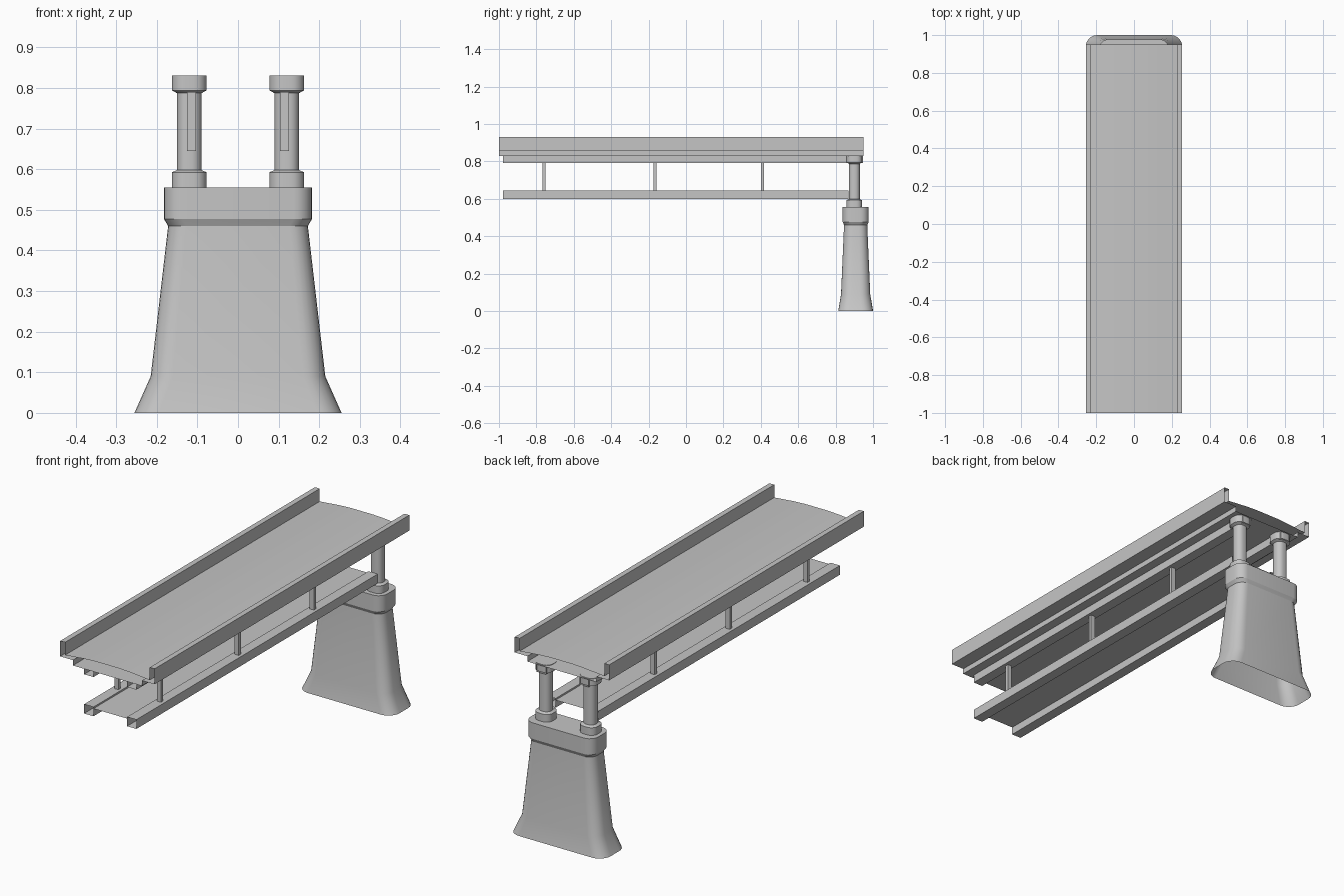
import bpy, bmesh, math

cube = bpy.data.objects.get("Cube")
if cube:
    bpy.data.objects.remove(cube)

concrete = bpy.data.materials.new("grey concrete")
concrete.use_nodes = True
grey = (0.56, 0.56, 0.56, 1)
concrete.diffuse_color = grey
concrete.node_tree.nodes["Principled BSDF"].inputs["Base Color"].default_value = grey


def finish(name, bm):
    mesh = bpy.data.meshes.new(name)
    bm.to_mesh(mesh)
    bm.free()
    mesh.materials.append(concrete)
    obj = bpy.data.objects.new(name, mesh)
    bpy.context.collection.objects.link(obj)
    bpy.ops.object.select_all(action='DESELECT')
    obj.select_set(True)
    bpy.context.view_layer.objects.active = obj
    bpy.ops.object.shade_smooth_by_angle(angle=math.radians(20))
    return obj


def sheet(name, profile, y0, y1):
    """Extrude an open (x, z) profile along y, leaving both ends open."""
    bm = bmesh.new()
    rows = [[bm.verts.new((x, y, z)) for x, z in profile] for y in (y0, y1)]
    for i in range(len(profile) - 1):
        bm.faces.new((rows[0][i], rows[0][i + 1], rows[1][i + 1], rows[1][i]))
    return finish(name, bm)


def mirrored(half):
    return [(-x, z) for x, z in half] + [(x, z) for x, z in reversed(half)]


def loft(name, cx, cy, levels, cap_top=True):
    """Stack rounded rectangles given as (z, half_x, half_y, corner radius)."""
    bm = bmesh.new()
    steps, rings = 6, []
    for z, hx, hy, r in levels:
        ring = []
        for k, (sx, sy) in enumerate(((1, 1), (-1, 1), (-1, -1), (1, -1))):
            for i in range(steps + 1):
                a = math.pi / 2 * (k + i / steps)
                ring.append(bm.verts.new((cx + sx * (hx - r) + r * math.cos(a),
                                          cy + sy * (hy - r) + r * math.sin(a), z)))
        rings.append(ring)
    for low, high in zip(rings, rings[1:]):
        n = len(low)
        for i in range(n):
            j = (i + 1) % n
            bm.faces.new((low[i], low[j], high[j], high[i]))
    if cap_top:
        bm.faces.new(rings[-1])
    return finish(name, bm)


def box(name, x, y, z, sx, sy, sz):
    bm = bmesh.new()
    bmesh.ops.create_cube(bm, size=1)
    for v in bm.verts:
        v.co = (x + v.co.x * sx, y + v.co.y * sy, z + v.co.z * sz)
    return finish(name, bm)


# Road surface, running up into the inner faces of the parapets
sheet("road_deck", mirrored([(0.227, 0.93), (0.227, 0.868), (0.12, 0.878),
                             (0.06, 0.881)]), -1, 0.95)

# Outer shell: parapet tops, outer walls and the stepped underside
sheet("deck_shell", mirrored([(0.227, 0.93), (0.253, 0.93), (0.253, 0.855),
                              (0.185, 0.855), (0.185, 0.829)]), -1, 0.95)

# Lower walkway between two hollow edge bars
sheet("lower_deck", [(-0.09, 0.637), (0.09, 0.637)], -0.978, 0.87)

for side, label in ((1, "left"), (-1, "right")):
    # Open channel beam under the deck
    sheet(label + "_beam", [(side * x, z) for x, z in
          ((0.14, 0.829), (0.14, 0.79), (0.09, 0.79), (0.09, 0.829))], -0.978, 0.945)

    # Hollow bar along the lower walkway
    sheet(label + "_lower_bar", [(side * x, z) for x, z in
          ((0.09, 0.645), (0.14, 0.645), (0.14, 0.60), (0.09, 0.60),
           (0.09, 0.645))], -0.978, 0.87)

    # Struts between the two decks
    for n, y in enumerate((-0.76, -0.165, 0.41)):
        box(f"{label}_strut_{n + 1}", side * 0.114, y, 0.7175, 0.022, 0.016, 0.145)

    # Column with flared foot and head
    loft(label + "_column", side * 0.12, 0.9, [
        (0.555, 0.043, 0.042, 0.032), (0.592, 0.043, 0.042, 0.032),
        (0.598, 0.03, 0.029, 0.025), (0.787, 0.03, 0.029, 0.025),
        (0.794, 0.043, 0.042, 0.032), (0.831, 0.043, 0.042, 0.032)])

# Tapered pier, open below, with a wider cap
loft("pier", 0, 0.907, [
    (0, 0.255, 0.093, 0.06), (0.09, 0.215, 0.078, 0.055),
    (0.46, 0.172, 0.062, 0.045)], cap_top=False)
loft("pier_cap", 0, 0.907, [
    (0.46, 0.172, 0.062, 0.045), (0.477, 0.182, 0.07, 0.045),
    (0.555, 0.182, 0.07, 0.045)])
